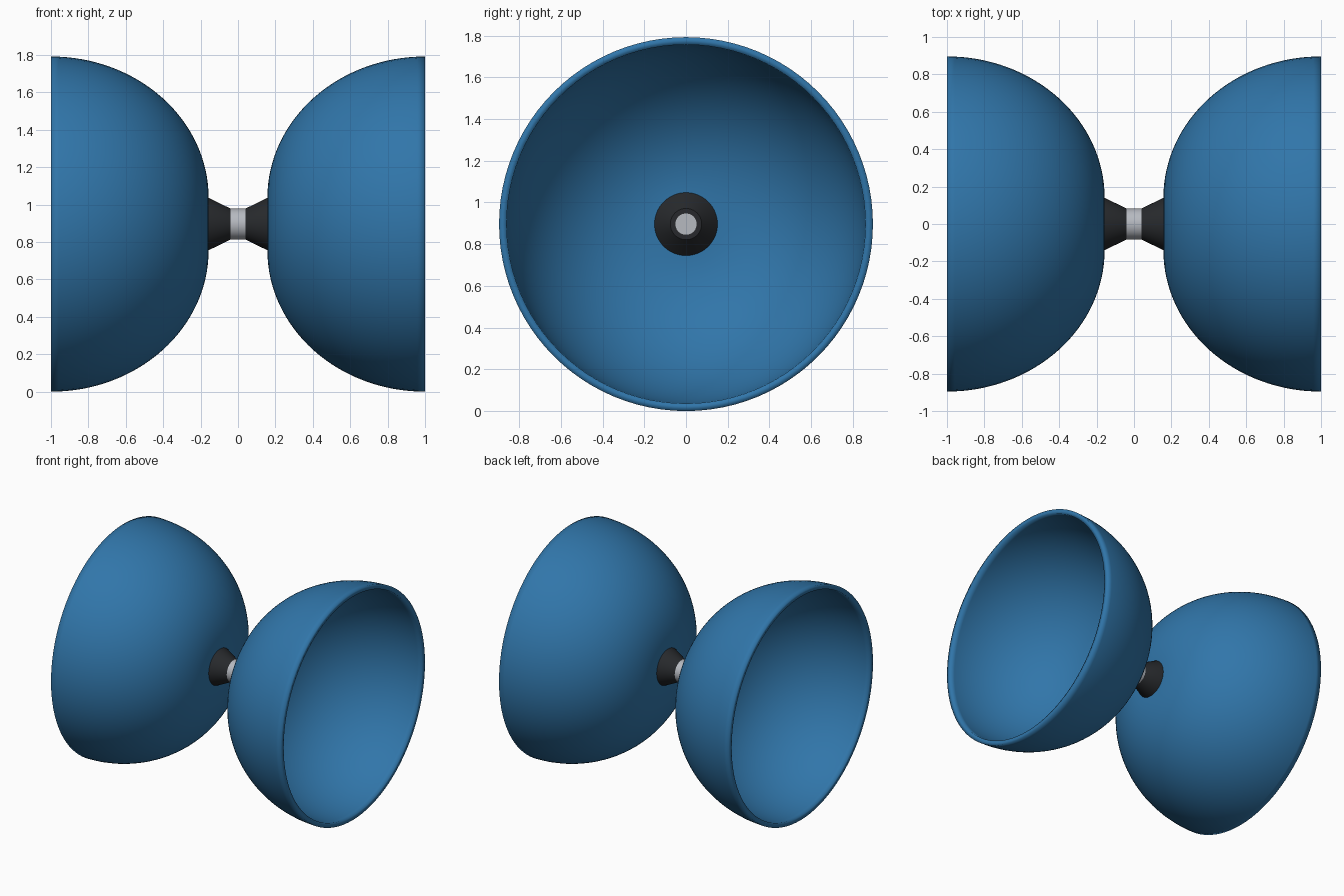
import bpy, bmesh
from math import sin, cos, pi, radians
from mathutils import Matrix

if "Cube" in bpy.data.objects:
    bpy.data.objects.remove(bpy.data.objects["Cube"])

AXIS_Z = 0.896
SEGMENTS = 96


def material(name, color):
    m = bpy.data.materials.new(name)
    m.diffuse_color = color
    m.use_nodes = True
    m.node_tree.nodes["Principled BSDF"].inputs["Base Color"].default_value = m.diffuse_color
    return m


def lathe(name, profile, mat=None, closed=False, flip=False, angle=None):
    """Revolve (x, radius) points around the x axis."""
    bm = bmesh.new()
    verts = [bm.verts.new((x, 0, r)) for x, r in profile]
    edges = [bm.edges.new(p) for p in zip(verts, verts[1:])]
    if closed:
        edges.append(bm.edges.new((verts[-1], verts[0])))
    bmesh.ops.spin(bm, geom=verts + edges, cent=(0, 0, 0), axis=(1, 0, 0),
                   angle=2 * pi, steps=SEGMENTS)
    bmesh.ops.remove_doubles(bm, verts=bm.verts, dist=1e-5)
    if flip:
        bmesh.ops.transform(bm, matrix=Matrix.Scale(-1, 4, (1, 0, 0)), verts=bm.verts)
    bmesh.ops.recalc_face_normals(bm, faces=bm.faces)
    mesh = bpy.data.meshes.new(name)
    bm.to_mesh(mesh)
    bm.free()
    obj = bpy.data.objects.new(name, mesh)
    obj.location.z = AXIS_Z
    bpy.context.collection.objects.link(obj)
    if mat:
        mesh.materials.append(mat)
    bpy.context.view_layer.objects.active = obj
    bpy.ops.object.select_all(action='DESELECT')
    obj.select_set(True)
    if angle is None:
        bpy.ops.object.shade_smooth()
    else:
        bpy.ops.object.shade_smooth_by_angle(angle=radians(angle))
    return obj


def bowl_curve(x0, r0, r1, steps=32):
    """Quarter ellipse from the flat bowl bottom out to the rim at x = 1."""
    return [(1 - (1 - x0) * cos(i / steps * pi / 2),
             r0 + (r1 - r0) * sin(i / steps * pi / 2)) for i in range(steps + 1)]


blue = material("blue_rubber", (0.03, 0.18, 0.40, 1))
black = material("black_plastic", (0.02, 0.022, 0.025, 1))
metal = material("axle_metal", (0.47, 0.49, 0.53, 1))

# Cup shell: outer curve, then inner curve back to the hub
outer = bowl_curve(0.157, 0.14, 0.896)
inner = bowl_curve(0.215, 0.14, 0.86)
shell = [(0.157, 0.06)] + outer + inner[::-1] + [(0.215, 0.06)]

# Conical hub passing through the cup bottom, tapering again inside the bowl
hub = [(0.04, 0), (0.04, 0.083), (0.18, 0.151), (0.22, 0.151),
       (0.30, 0.075), (0.30, 0)]

for side, flip in (("right", False), ("left", True)):
    lathe(side + "_cup", shell, blue, closed=True, flip=flip)
    lathe(side + "_hub", hub, black, flip=flip, angle=30)

# Axle: thick sleeve in the middle, thin rod through both hubs
lathe("axle_sleeve", [(-0.045, 0), (-0.045, 0.083), (0.045, 0.083), (0.045, 0)],
      metal, angle=30)
lathe("axle_rod", [(-0.32, 0), (-0.32, 0.053), (0.32, 0.053), (0.32, 0)],
      metal, angle=30)
